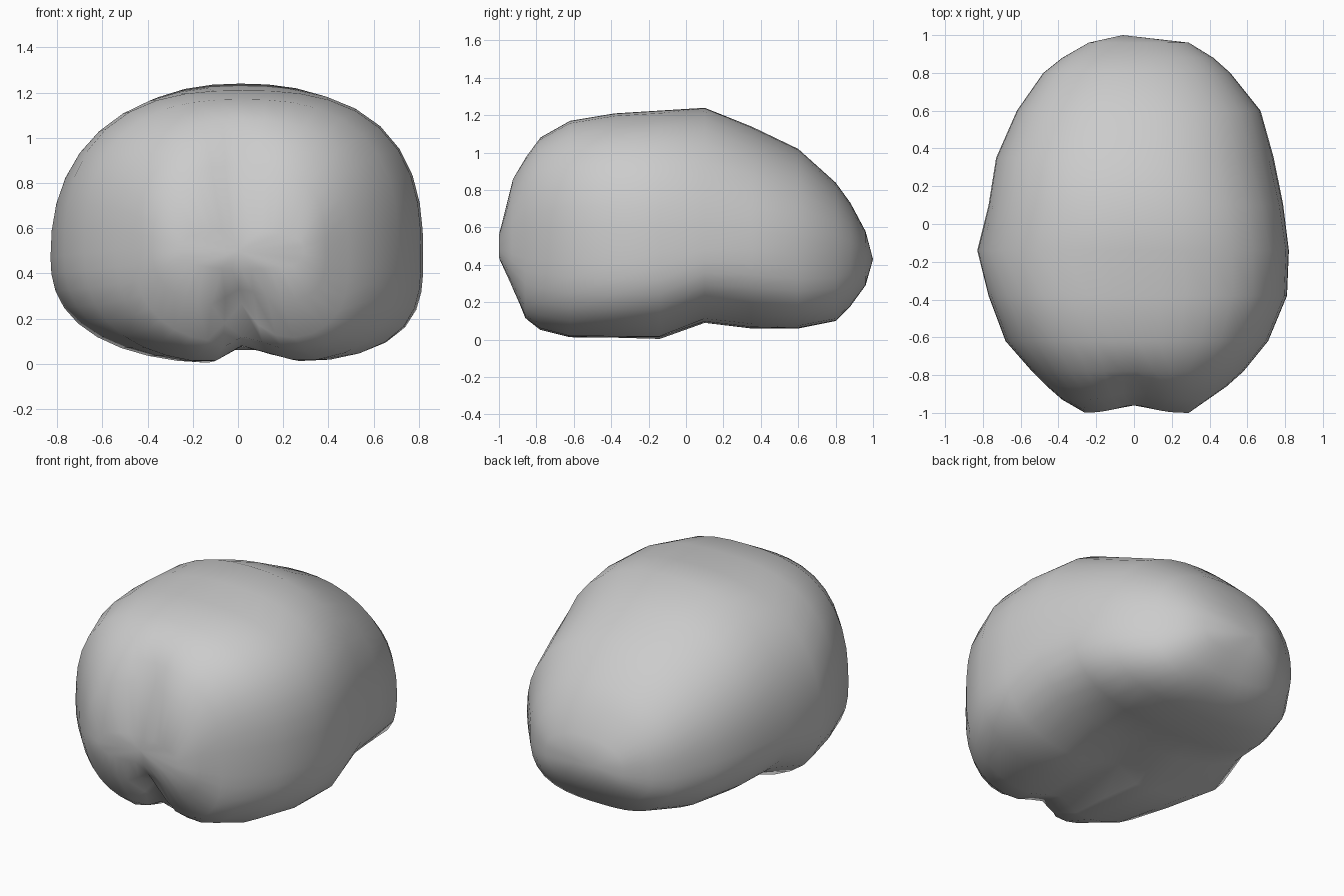
import bpy
import bmesh
from math import cos, sin, exp, tau

cube = bpy.data.objects.get("Cube")
if cube:
    bpy.data.objects.remove(cube)

SIDES = 40

# Cross-sections from front to back: y, right x, left x, top z, bottom z, widest z
SECTIONS = [
    (-1.0, -0.26, 0.29, 0.59, 0.42, 0.5),
    (-0.93, -0.38, 0.39, 0.88, 0.25, 0.5),
    (-0.86, -0.46, 0.49, 0.99, 0.09, 0.5),
    (-0.78, -0.54, 0.58, 1.08, 0.04, 0.5),
    (-0.62, -0.68, 0.71, 1.17, 0.0, 0.49),
    (-0.38, -0.77, 0.81, 1.21, 0.0, 0.48),
    (-0.14, -0.83, 0.82, 1.225, 0.0, 0.47),
    (0.1, -0.77, 0.79, 1.24, 0.09, 0.48),
    (0.35, -0.73, 0.74, 1.14, 0.06, 0.48),
    (0.6, -0.62, 0.67, 1.02, 0.06, 0.45),
    (0.8, -0.48, 0.51, 0.84, 0.1, 0.44),
    (0.88, -0.38, 0.42, 0.73, 0.18, 0.43),
    (0.96, -0.24, 0.29, 0.58, 0.29, 0.43),
]


def fullness(y, upper, left):
    """How boxy a quarter of the outline is; 2 is an ellipse."""
    if upper and left:
        return 2.65 if y < 0 else 2.4 if y < 0.2 else 2.15
    if upper:
        return 2.6 if y < -0.3 else 2.3
    if left:
        return 2.6 if 0 < y < 0.5 else 3.1
    return 2.6 if y > 0.5 else 2.4


def section_point(section, angle):
    """Point on a rounded-box outline, with the midline grooves pressed in."""
    y, x_min, x_max, top, bottom, middle = section
    c, s = cos(angle), sin(angle)
    power = fullness(y, s > 0, c > 0)
    r = (abs(c) ** power + abs(s) ** power) ** (-1 / power)
    x = (x_min + x_max) / 2 + c * r * (x_max - x_min) / 2
    z = middle + s * r * ((top - middle) if s > 0 else (middle - bottom))
    # Cleft between the two lower lobes: steep on the right, sloping on the left
    if s < 0 and -0.95 < y < 0:
        width = 0.18 if x > 0 else 0.07
        z -= s * 0.08 * exp(-(x / width) ** 2)
        if -0.9 < y < -0.8:
            z -= s * 0.1 * exp(-(x / 0.07) ** 2)
    # Shallow vertical groove on the front face
    if y < -0.8:
        y += 0.04 * exp(-(x / 0.13) ** 2)
    return x, y, z


def cap(bm, ring, tip):
    centre = bm.verts.new(tip)
    for i in range(SIDES):
        bm.faces.new((ring[i], ring[(i + 1) % SIDES], centre))


# Loft the body through its cross-sections
bm = bmesh.new()
rings = [[bm.verts.new(section_point(sec, tau * i / SIDES)) for i in range(SIDES)]
         for sec in SECTIONS]
for a, b in zip(rings, rings[1:]):
    for i in range(SIDES):
        j = (i + 1) % SIDES
        bm.faces.new((a[i], a[j], b[j], b[i]))
cap(bm, rings[0], (0, -0.96, 0.5))
cap(bm, rings[-1], (-0.06, 1, 0.43))
bmesh.ops.recalc_face_normals(bm, faces=bm.faces)

mesh = bpy.data.meshes.new("brain_body")
bm.to_mesh(mesh)
bm.free()
mesh.shade_smooth()
body = bpy.data.objects.new("brain_body", mesh)
bpy.context.collection.objects.link(body)

# Plain grey surface
grey = bpy.data.materials.new("plain_grey")
grey.use_nodes = True
colour = (0.6, 0.6, 0.6, 1)
grey.diffuse_color = colour
grey.node_tree.nodes["Principled BSDF"].inputs["Base Color"].default_value = colour
mesh.materials.append(grey)
